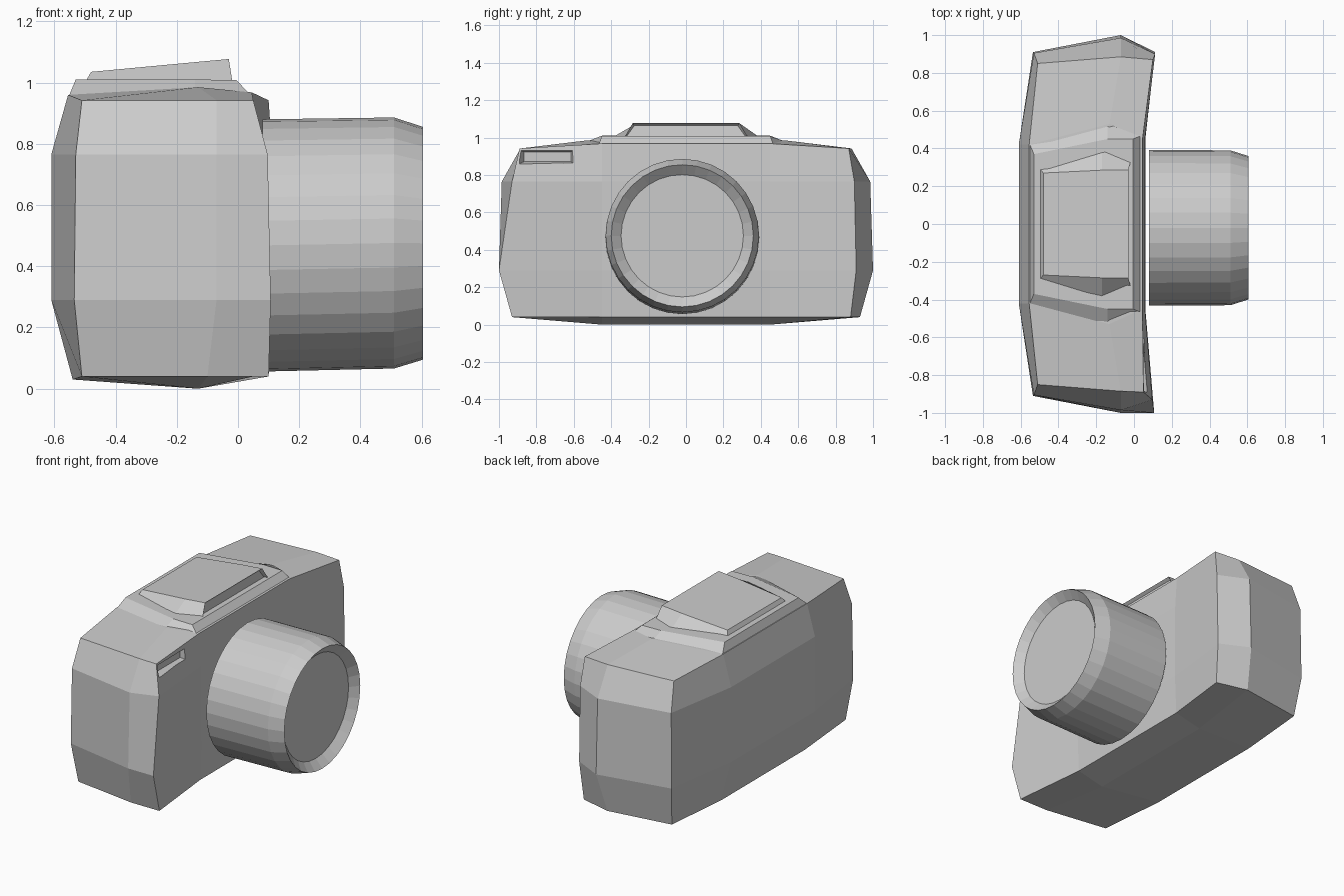
import bpy, bmesh, math
from mathutils import Matrix

if "Cube" in bpy.data.objects:
    bpy.data.objects.remove(bpy.data.objects["Cube"])


def finish(name, bm):
    bmesh.ops.recalc_face_normals(bm, faces=bm.faces[:])
    me = bpy.data.meshes.new(name)
    bm.to_mesh(me)
    bm.free()
    ob = bpy.data.objects.new(name, me)
    bpy.context.collection.objects.link(ob)
    return ob


def loft(rings, caps=True):
    """Join closed rings of equal length with quads."""
    bm = bmesh.new()
    vs = [[bm.verts.new(p) for p in r] for r in rings]
    n = len(vs[0])
    for a, b in zip(vs, vs[1:]):
        for i in range(n):
            j = (i + 1) % n
            bm.faces.new((a[i], a[j], b[j], b[i]))
    if caps:
        bm.faces.new(vs[0])
        bm.faces.new(vs[-1])
    return bm, vs


def mirrored(pts):
    """Half outline on +y completed with its -y copy."""
    return pts + [(x, -y, z) for x, y, z in reversed(pts)]


# body: four levels, each a ten-point outline
def level(back, back_mid, mid, front_l, front_mid, front_r, z, zb, zf):
    return [(back[0], -back[1], z), (back_mid, -.42, zb), (back_mid, .42, zb),
            (*back, z), (*mid, z), (*front_l, z), (front_mid, .45, zf),
            (front_mid, -.45, zf), (*front_r, z), (mid[0], -mid[1], z)]


levels = [
    level((-.51, .87), -.54, (-.1, .93), (.1, .88), .05, (.1, -.93), .04, .03, .04),
    level((-.535, .91), -.61, (-.07, 1), (.112, .91), .06, (.107, -1), .29, .29, .29),
    level((-.53, .905), -.61, (-.07, .985), (.112, .9), .058, (.097, -.93), .765, .765, .765),
    level((-.51, .85), -.555, (-.07, .885), (.1, .87), .045, (.05, -.89), .942, .96, .968),
]
bm, vs = loft(levels, caps=False)
for ring, (y, z) in ((vs[0], (.45, 0)), (vs[-1], (.53, .985))):
    a, b = bm.verts.new((-.13, -y, z)), bm.verts.new((-.13, y, z))
    v = ring
    for f in ((v[0], v[1], a, v[9]), (v[1], v[2], b, a), (v[2], v[3], v[4], b),
              (b, v[4], v[5], v[6]), (a, b, v[6], v[7]), (v[9], a, v[7], v[8])):
        bm.faces.new(f)
body = finish("body", bm)

# small front window cut into the body
def rect(x, y0, y1, z0, z1):
    return [(x, y0, z0), (x, y1, z0), (x, y1, z1), (x, y0, z1)]


bm, _ = loft([rect(.025, -.865, -.615, .872, .922), rect(.065, -.89, -.6, .86, .935),
              rect(.15, -.89, -.6, .86, .935)])
cutter = finish("window_cutter", bm)
cutter.hide_render = True
mod = body.modifiers.new("window", 'BOOLEAN')
mod.operation = 'DIFFERENCE'
mod.solver = 'EXACT'
mod.object = cutter
bpy.context.view_layer.objects.active = body
bpy.ops.object.modifier_apply(modifier=mod.name)
bpy.data.objects.remove(cutter)

# raised top plate
bm, _ = loft([mirrored([(-.555, .43, .95), (-.14, .54, .975), (.045, .47, .955)]),
              mirrored([(-.53, .37, 1.01), (-.14, .45, 1.01), (-.005, .45, 1.008)])])
finish("top_plate", bm)

# viewfinder housing with an inset front window
bm, _ = loft([mirrored([(-.5, .295, 1.0), (-.17, .395, 1.0), (-.018, .33, 1.0)]),
              mirrored([(-.48, .27, 1.035), (-.17, .285, 1.064), (-.03, .285, 1.077)])])
bmesh.ops.recalc_face_normals(bm, faces=bm.faces[:])
front = max(bm.faces, key=lambda f: f.normal.x)
bmesh.ops.inset_individual(bm, faces=[front], thickness=.016, depth=0)
bmesh.ops.translate(bm, verts=front.verts[:], vec=(-.02, 0, 0))
finish("viewfinder", bm)

# lens barrel: rings of (x, centre z, radius), glass set back in the rim
SEG = 32
profile = [(.08, .468, .412), (.51, .476, .41), (.605, .475, .38), (.56, .475, .327)]
rings = [[(x, -.02 + r * math.cos(2 * math.pi * i / SEG),
           z + r * math.sin(2 * math.pi * i / SEG)) for i in range(SEG)]
         for x, z, r in profile]
bm, _ = loft(rings)
finish("lens", bm)
